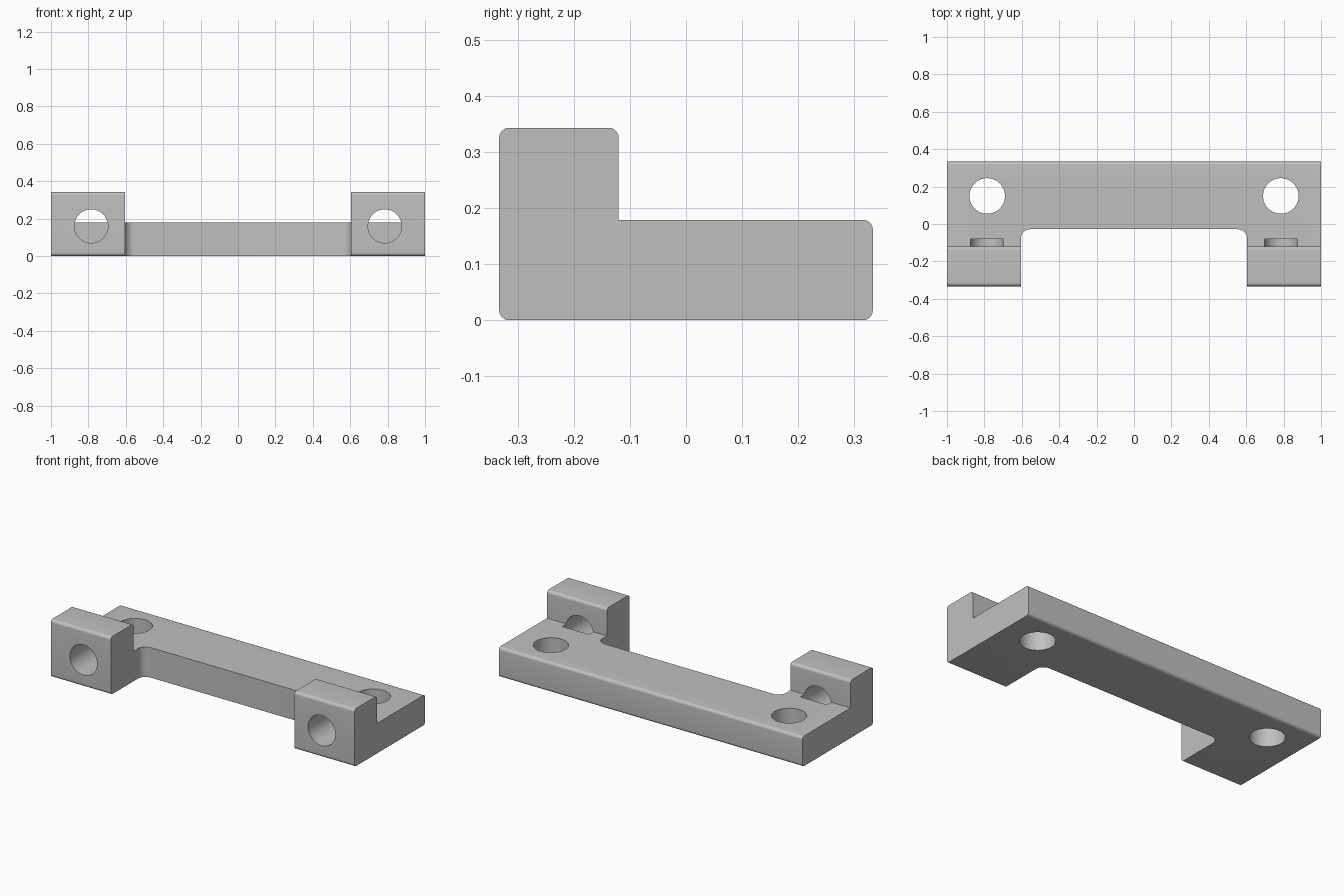
import bpy, bmesh
from math import sin, cos, pi, radians
from mathutils import Vector, Matrix

if "Cube" in bpy.data.objects:
    bpy.data.objects.remove(bpy.data.objects["Cube"])

grey = bpy.data.materials.new("plain grey")
grey.use_nodes = True
colour = (0.53, 0.53, 0.53, 1)
grey.diffuse_color = colour
grey.node_tree.nodes["Principled BSDF"].inputs["Base Color"].default_value = colour


def rounded(corners, steps=8):
    """Replace each (x, y, radius) right-angle corner by an arc."""
    points = []
    for i, (x, y, r) in enumerate(corners):
        p = Vector((x, y))
        if r == 0:
            points.append(p)
            continue
        a = (Vector(corners[i - 1][:2]) - p).normalized() * r
        b = (Vector(corners[(i + 1) % len(corners)][:2]) - p).normalized() * r
        for k in range(steps + 1):
            t = k / steps * pi / 2
            points.append(p + a * (1 - sin(t)) + b * (1 - cos(t)))
    return points


def prism(name, points, place, depth):
    """Extrude a flat outline, mapped into space by place, along depth."""
    bm = bmesh.new()
    face = bm.faces.new([bm.verts.new(place(p)) for p in points])
    new = bmesh.ops.extrude_face_region(bm, geom=[face])["geom"]
    bmesh.ops.translate(bm, vec=depth, verts=[v for v in new if isinstance(v, bmesh.types.BMVert)])
    bmesh.ops.recalc_face_normals(bm, faces=bm.faces)
    return finish(name, bm)


def cylinder(name, radius, length, centre, turn=0):
    bm = bmesh.new()
    matrix = Matrix.Translation(centre) @ Matrix.Rotation(turn, 4, "X")
    bmesh.ops.create_cone(bm, cap_ends=True, segments=64, radius1=radius,
                          radius2=radius, depth=length, matrix=matrix)
    return finish(name, bm)


def finish(name, bm):
    mesh = bpy.data.meshes.new(name)
    bm.to_mesh(mesh)
    bm.free()
    mesh.materials.append(grey)
    obj = bpy.data.objects.new(name, mesh)
    bpy.context.collection.objects.link(obj)
    return obj


# L-shaped side profile drawn out over the full width
fillet = 0.018
profile = rounded([(-0.333, 0, fillet), (0.333, 0, fillet), (0.333, 0.179, fillet),
                   (-0.12, 0.179, 0), (-0.12, 0.343, fillet), (-0.333, 0.343, fillet)])
bracket = prism("bracket", profile, lambda p: (-1, p.x, p.y), (2, 0, 0))

# Front notch with rounded inner corners
notch = rounded([(-0.605, -0.5, 0), (0.605, -0.5, 0),
                 (0.605, -0.028, 0.05), (-0.605, -0.028, 0.05)])
cutters = [prism("notch_cutter", notch, lambda p: (p.x, p.y, -0.1), (0, 0, 0.6))]

# Upright mounting holes and blind holes through the front posts
for side, x in (("left", 0.785), ("right", -0.785)):
    cutters.append(cylinder(side + "_mounting_hole_cutter", 0.095, 0.6, (x, 0.15, 0.1)))
    cutters.append(cylinder(side + "_post_hole_cutter", 0.09, 0.42, (x, -0.29, 0.16), pi / 2))

bpy.context.view_layer.objects.active = bracket
for cutter in cutters:
    cut = bracket.modifiers.new(cutter.name, "BOOLEAN")
    cut.operation, cut.solver, cut.object = "DIFFERENCE", "EXACT", cutter
    bpy.ops.object.modifier_apply(modifier=cut.name)
    bpy.data.objects.remove(cutter)

# Smooth the fillets and bores, keep the edges sharp
bpy.ops.object.select_all(action="DESELECT")
bracket.select_set(True)
bpy.ops.object.shade_smooth_by_angle(angle=radians(30))
